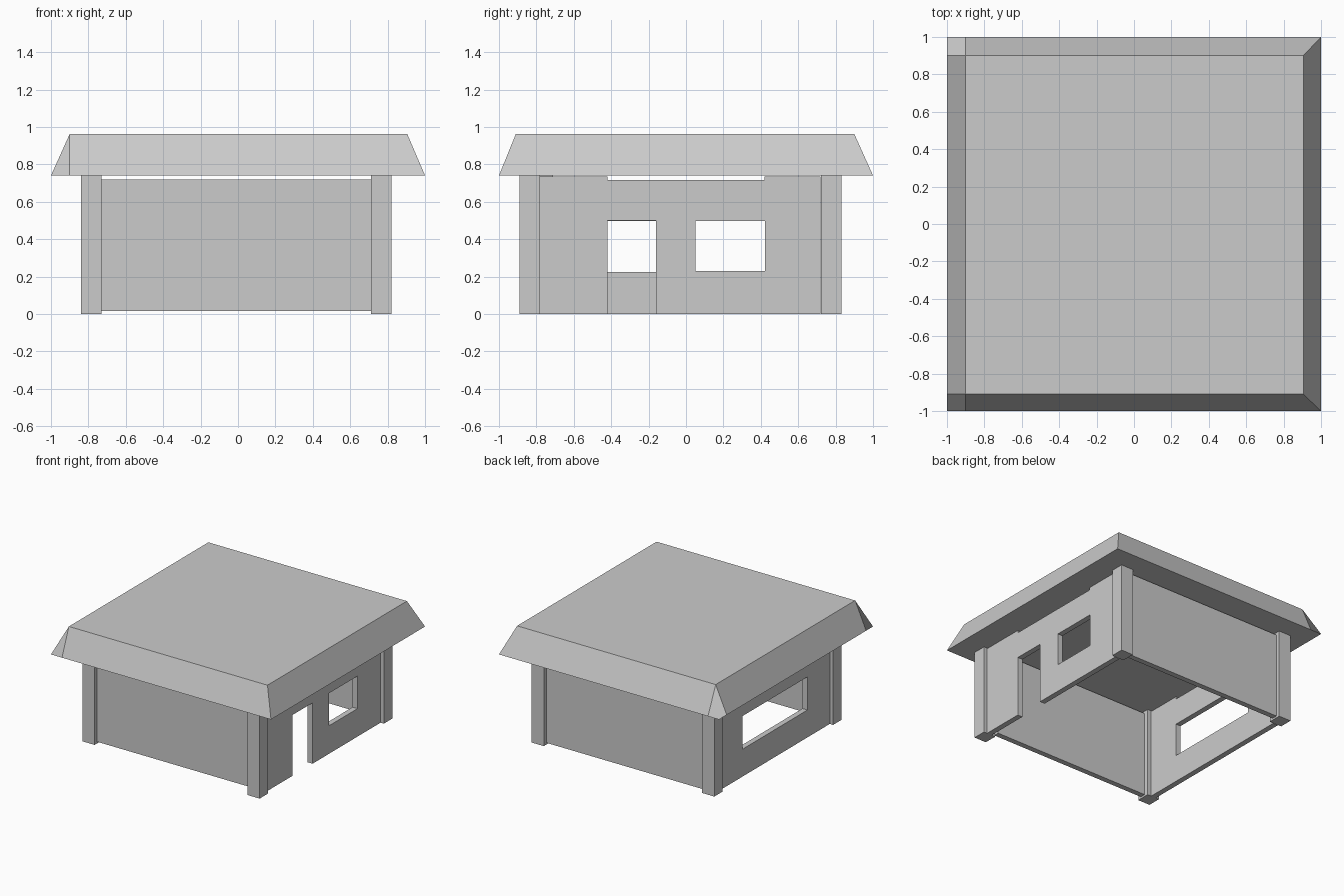
import bpy, bmesh
from math import pi

if "Cube" in bpy.data.objects:
    bpy.data.objects.remove(bpy.data.objects["Cube"])


def add_mesh(name, bm):
    bmesh.ops.recalc_face_normals(bm, faces=bm.faces)
    me = bpy.data.meshes.new(name)
    bm.to_mesh(me)
    bm.free()
    ob = bpy.data.objects.new(name, me)
    bpy.context.collection.objects.link(ob)
    return ob


def box(name, x, y, z):
    bm = bmesh.new()
    bmesh.ops.create_cube(bm, size=1)
    for v in bm.verts:
        v.co = [r[0] if c < 0 else r[1] for c, r in zip(v.co, (x, y, z))]
    return add_mesh(name, bm)


def side_wall(name, loops, x0, x1):
    """Wall in the YZ plane; first loop is the outline, the others are openings."""
    cu = bpy.data.curves.new(name, 'CURVE')
    cu.dimensions = '2D'
    cu.fill_mode = 'BOTH'
    cu.extrude = (x1 - x0) / 2
    for loop in loops:
        sp = cu.splines.new('POLY')
        sp.points.add(len(loop) - 1)
        for p, (y, z) in zip(sp.points, loop):
            p.co = (y, z, 0, 1)
        sp.use_cyclic_u = True
    tmp = bpy.data.objects.new(name + "_profile", cu)
    bpy.context.collection.objects.link(tmp)
    dg = bpy.context.evaluated_depsgraph_get()
    bm = bmesh.new()
    me = bpy.data.meshes.new_from_object(tmp.evaluated_get(dg))
    bm.from_mesh(me)
    bpy.data.objects.remove(tmp)
    bpy.data.meshes.remove(me)
    # weld so the faces form one closed, outward facing shell
    bmesh.ops.remove_doubles(bm, verts=bm.verts, dist=0.0005)
    for f in bm.faces:
        f.smooth = False
    ob = add_mesh(name, bm)
    ob.rotation_euler = (pi / 2, 0, pi / 2)
    ob.location.x = (x0 + x1) / 2


def rect(y0, y1, z0, z1):
    return [(y0, z0), (y1, z0), (y1, z1), (y0, z1)]


# Corner posts (the front left one stands a little further back)
LEFT, RIGHT, BACK = (-0.84, -0.73), (0.71, 0.82), (0.723, 0.832)
for name, x, y in (("front_left_post", LEFT, (-0.82, -0.71)),
                   ("front_right_post", RIGHT, (-0.89, -0.78)),
                   ("back_left_post", LEFT, BACK),
                   ("back_right_post", RIGHT, BACK)):
    box(name, x, y, (0, 0.74))

# Plain front and back walls, short of the roof and the ground
box("front_wall", (-0.73, 0.71), (-0.79, -0.745), (0.015, 0.72))
box("back_wall", (-0.73, 0.71), (0.755, 0.80), (0.015, 0.72))

# Side walls with a shallow notch along the top
top = [(0.72, 0), (0.72, 0.735), (0.42, 0.735), (0.42, 0.715),
       (-0.42, 0.715), (-0.42, 0.735), (-0.78, 0.735), (-0.78, 0)]
door = [(-0.42, 0), (-0.42, 0.5), (-0.16, 0.5), (-0.16, 0)]
side_wall("door_wall", [top + door, rect(0.05, 0.423, 0.23, 0.497)], 0.745, 0.79)
side_wall("window_wall", [top, rect(-0.42, 0.425, 0.225, 0.497)], -0.81, -0.765)

# Sloped roof: mitred right corners, folded left corners
Z0, Z1 = 0.74, 0.962
L, R, F, B = -0.90, 0.905, -0.91, 0.90
bm = bmesh.new()
V = lambda x, y, z: bm.verts.new((x, y, z))
tlf, trf, trb, tlb = [V(x, y, Z1) for x, y in ((L, F), (R, F), (R, B), (L, B))]
lf, f, rf, rb, b, lb, l2, l1 = [V(x, y, Z0) for x, y in (
    (-1, -1), (L, -1), (1, -1), (1, 1), (L, 1), (-1, 1), (-1, B), (-1, F))]
for face in ((tlf, trf, trb, tlb), (f, rf, trf, tlf), (rf, rb, trb, trf),
             (rb, b, tlb, trb), (l2, l1, tlf, tlb),
             (lf, f, tlf, l1), (lb, l2, tlb, b),
             (lf, l1, l2, lb, b, rb, rf, f)):
    bm.faces.new(face)
add_mesh("roof", bm)
